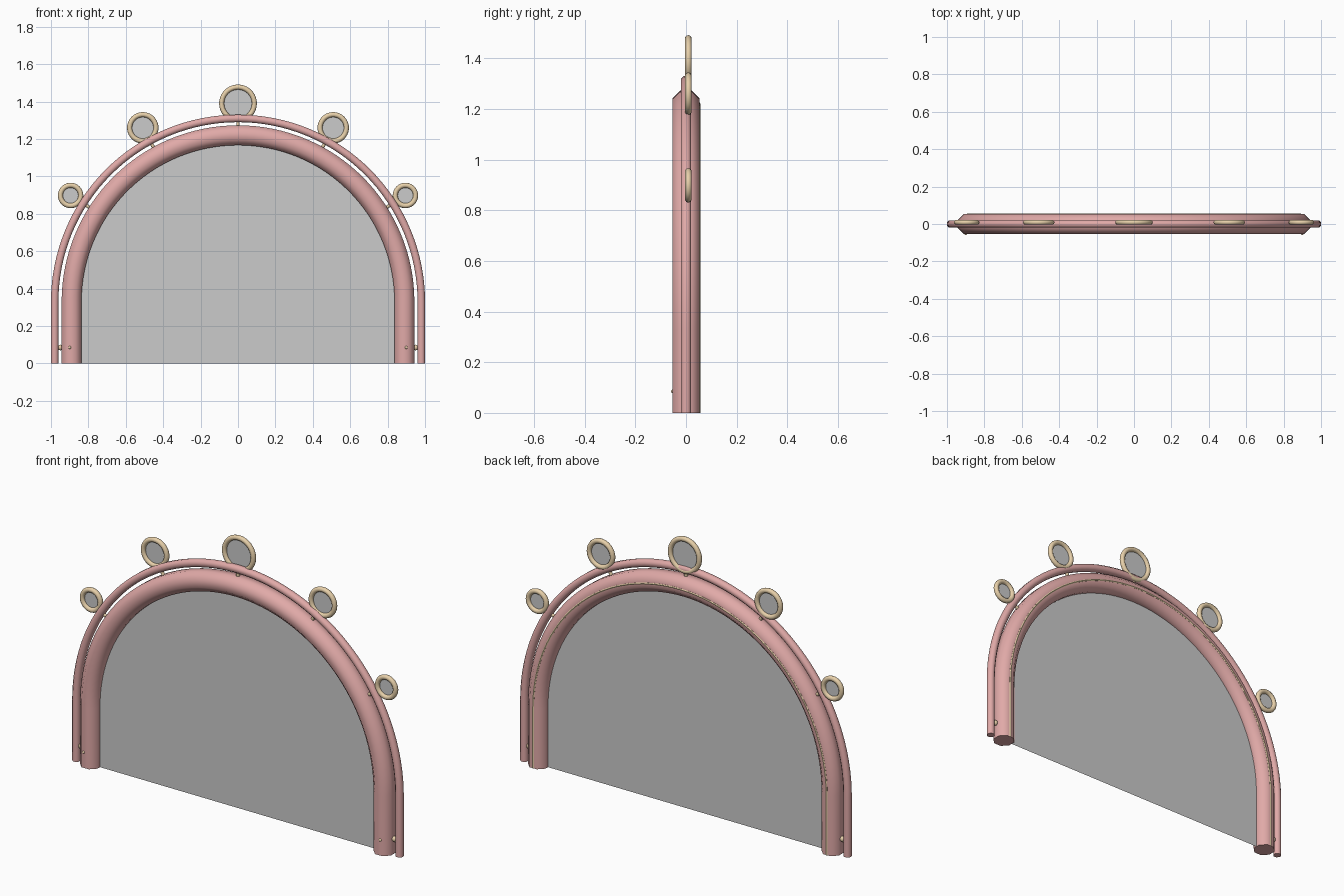
import bpy, bmesh, math
from mathutils import Vector, Matrix

if "Cube" in bpy.data.objects:
    bpy.data.objects.remove(bpy.data.objects["Cube"])

SPRING = 0.33          # height where the straight legs become the arc


def material(name, rgb):
    m = bpy.data.materials.new(name)
    m.diffuse_color = (*rgb, 1)
    m.use_nodes = True
    m.node_tree.nodes["Principled BSDF"].inputs["Base Color"].default_value = m.diffuse_color
    return m


PINK = material("pink_paint", (0.75, 0.40, 0.39))
TAN = material("warm_tan", (0.80, 0.63, 0.40))


def finish(name, bm, mat=None, angle=50):
    bmesh.ops.recalc_face_normals(bm, faces=bm.faces)
    me = bpy.data.meshes.new(name)
    bm.to_mesh(me)
    bm.free()
    ob = bpy.data.objects.new(name, me)
    bpy.context.collection.objects.link(ob)
    if mat:
        me.materials.append(mat)
    bpy.ops.object.select_all(action='DESELECT')
    ob.select_set(True)
    bpy.context.view_layer.objects.active = ob
    bpy.ops.object.shade_smooth_by_angle(angle=math.radians(angle))
    return ob


def arch(radius, steps=64):
    """Arch path points (x, z) with their outward directions."""
    pts = [((radius, 0), (1, 0))]
    for i in range(steps + 1):
        a = math.pi * i / steps
        d = (math.cos(a), math.sin(a))
        pts.append(((radius * d[0], SPRING + radius * d[1]), d))
    pts.append(((-radius, 0), (-1, 0)))
    return pts


def arch_tube(name, radius, apothem, y, mat, sides=8):
    """Sweep a flat-sided section along the arch, with closed ends."""
    bm = bmesh.new()
    r = apothem / math.cos(math.pi / sides)
    rows = []
    for (x, z), (dx, dz) in arch(radius):
        row = []
        for k in range(sides):
            a = 2 * math.pi * (k + 0.5) / sides
            o = r * math.cos(a)
            row.append(bm.verts.new((x + dx * o, y + r * math.sin(a), z + dz * o)))
        rows.append(row)
    for a, b in zip(rows, rows[1:]):
        for k in range(sides):
            n = (k + 1) % sides
            bm.faces.new((a[k], a[n], b[n], b[k]))
    bm.faces.new(rows[0])
    bm.faces.new(rows[-1])
    return finish(name, bm, mat)


def peg(name, centre, axis, radius, length, mat):
    bm = bmesh.new()
    rot = Vector((0, 0, 1)).rotation_difference(Vector(axis)).to_matrix().to_4x4()
    bmesh.ops.create_cone(bm, cap_ends=True, segments=12, radius1=radius, radius2=radius,
                          depth=length, matrix=Matrix.Translation(centre) @ rot)
    return finish(name, bm, mat)


def knob(name, centre, radius):
    bm = bmesh.new()
    bmesh.ops.create_uvsphere(bm, u_segments=12, v_segments=8, radius=radius,
                              matrix=Matrix.Translation(centre))
    return finish(name, bm, TAN)


def round_mirror(name, centre, outer):
    # tan rim
    minor = 0.0135
    bpy.ops.mesh.primitive_torus_add(location=centre, rotation=(math.pi / 2, 0, 0),
                                     major_segments=40, minor_segments=10,
                                     major_radius=outer - minor, minor_radius=minor)
    rim = bpy.context.object
    rim.name = name + "_rim"
    rim.data.materials.append(TAN)
    bpy.ops.object.shade_smooth_by_angle(angle=math.radians(50))
    # grey disc
    bm = bmesh.new()
    bmesh.ops.create_circle(bm, cap_ends=True, segments=40, radius=outer - 0.02,
                            matrix=Matrix.Translation(centre) @ Matrix.Rotation(math.pi / 2, 4, 'X'))
    finish(name + "_glass", bm)


# Large grey panel
bm = bmesh.new()
bm.faces.new([bm.verts.new((x, 0, z)) for (x, z), _ in arch(0.86)])
finish("main_panel", bm)

# Frame, outer rail and the thin strip along the back
arch_tube("main_frame", 0.89, 0.053, 0, PINK)
arch_tube("outer_rail", 0.98, 0.02, 0, PINK)
arch_tube("back_strip", 0.89, 0.005, 0.051, TAN, 6)

# Small round discs around the arch, each with a peg joining rail and frame
for label, deg, outer in (("top", 90, 0.101), ("upper_right", 61.3, 0.084),
                          ("lower_right", 32.4, 0.068), ("upper_left", 118.7, 0.084),
                          ("lower_left", 147.6, 0.068)):
    a = math.radians(deg)
    d = Vector((math.cos(a), 0, math.sin(a)))
    base = Vector((0, 0, SPRING))
    round_mirror(label + "_disc", base + d * 1.06 + Vector((0, 0.009, 0)), outer)
    peg(label + "_peg", base + d * 0.95, d, 0.009, 0.05, TAN)

# Knobs and screws near the feet
for side, s in (("right", 1), ("left", -1)):
    knob(side + "_side_knob", Vector((s * 0.95, 0, 0.085)), 0.015)
    peg(side + "_side_pin", Vector((s * 0.955, 0, 0.085)), (1, 0, 0), 0.006, 0.04, TAN)
    knob(side + "_front_screw", Vector((s * 0.90, -0.051, 0.085)), 0.008)
